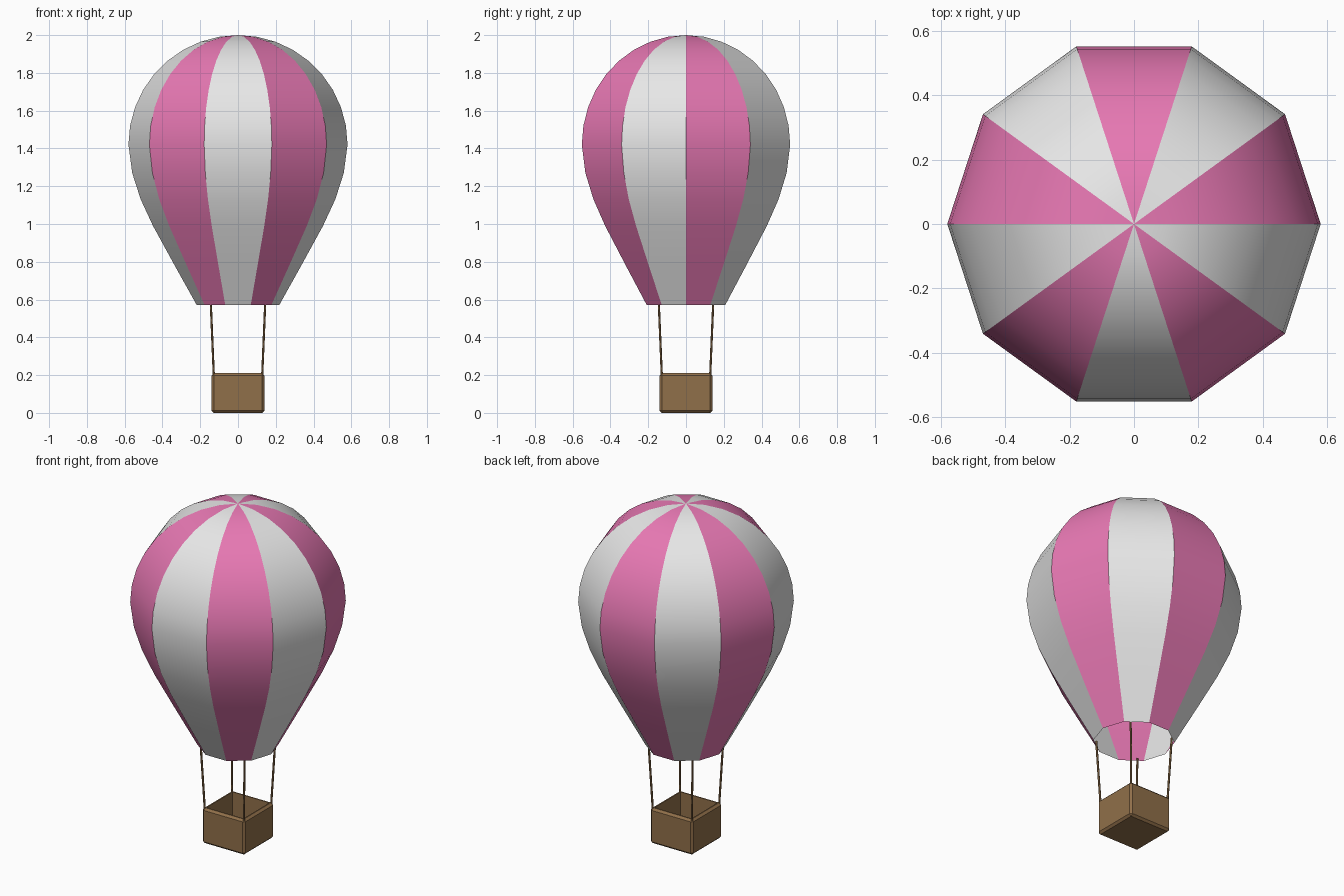
import bpy, bmesh, math
from mathutils import Vector

if "Cube" in bpy.data.objects:
    bpy.data.objects.remove(bpy.data.objects["Cube"])


def material(name, rgb):
    m = bpy.data.materials.new(name)
    m.diffuse_color = (*rgb, 1)
    m.use_nodes = True
    m.node_tree.nodes["Principled BSDF"].inputs["Base Color"].default_value = m.diffuse_color
    return m


pink = material("pink fabric", (0.85, 0.2, 0.48))
white = material("white fabric", (0.8, 0.8, 0.8))
brown = material("brown wicker", (0.28, 0.16, 0.068))


def make_object(name, bm, mats):
    me = bpy.data.meshes.new(name)
    bm.to_mesh(me)
    bm.free()
    for m in mats:
        me.materials.append(m)
    ob = bpy.data.objects.new(name, me)
    bpy.context.collection.objects.link(ob)
    return ob


# Envelope: ten gores, straight skirt below and a round dome above
SIDES, R, CZ = 10, 0.58, 1.42
profile = [(0.218, 0.57), (0.335, 0.78), (0.45, 0.99), (0.515, 1.13), (0.56, 1.27)]
profile += [(R * math.cos(math.radians(a)), CZ + R * math.sin(math.radians(a)))
            for a in range(0, 90, 10)]
bm = bmesh.new()
rings = [[bm.verts.new((r * math.cos(k * math.tau / SIDES), r * math.sin(k * math.tau / SIDES), z))
          for k in range(SIDES)] for r, z in profile]
apex = bm.verts.new((0, 0, 2))
for k in range(SIDES):
    n = (k + 1) % SIDES
    gore = [bm.faces.new((a[k], a[n], b[n], b[k])) for a, b in zip(rings, rings[1:])]
    gore.append(bm.faces.new((rings[-1][k], rings[-1][n], apex)))
    for f in gore:
        f.material_index = k % 2
        f.smooth = True
# sharp seams between neighbouring colours
for e in bm.edges:
    if len({f.material_index for f in e.link_faces}) > 1:
        e.smooth = False
make_object("envelope", bm, [pink, white])

# Basket: bevelled box hollowed from the top
bm = bmesh.new()
bmesh.ops.create_cube(bm, size=1)
for v in bm.verts:
    v.co = Vector((v.co.x * 0.28, v.co.y * 0.28, (v.co.z + 0.5) * 0.21))
bmesh.ops.bevel(bm, geom=bm.edges[:], offset=0.012, segments=1, affect='EDGES')
bm.normal_update()
top = max(bm.faces, key=lambda f: f.calc_center_median().z)
bmesh.ops.inset_region(bm, faces=[top], thickness=0.01)
ext = bmesh.ops.extrude_face_region(bm, geom=[top])["geom"]
for v in ext:
    if isinstance(v, bmesh.types.BMVert):
        v.co.z = 0.025
if top.is_valid:
    bmesh.ops.delete(bm, geom=[top], context='FACES_ONLY')
bmesh.ops.recalc_face_normals(bm, faces=bm.faces[:])
make_object("basket", bm, [brown])

# Ropes from the basket corners to the envelope mouth
for sx in (-1, 1):
    for sy in (-1, 1):
        a = Vector((sx * 0.128, sy * 0.128, 0.195))
        b = Vector((sx * 0.144, sy * 0.144, 0.58))
        bm = bmesh.new()
        bmesh.ops.create_cone(bm, cap_ends=True, segments=6, radius1=0.006, radius2=0.006,
                              depth=(b - a).length)
        bm.transform((b - a).to_track_quat('Z', 'Y').to_matrix().to_4x4())
        bmesh.ops.translate(bm, verts=bm.verts[:], vec=(a + b) / 2)
        make_object(f"rope_{'right' if sx > 0 else 'left'}_{'back' if sy > 0 else 'front'}",
                    bm, [brown])
